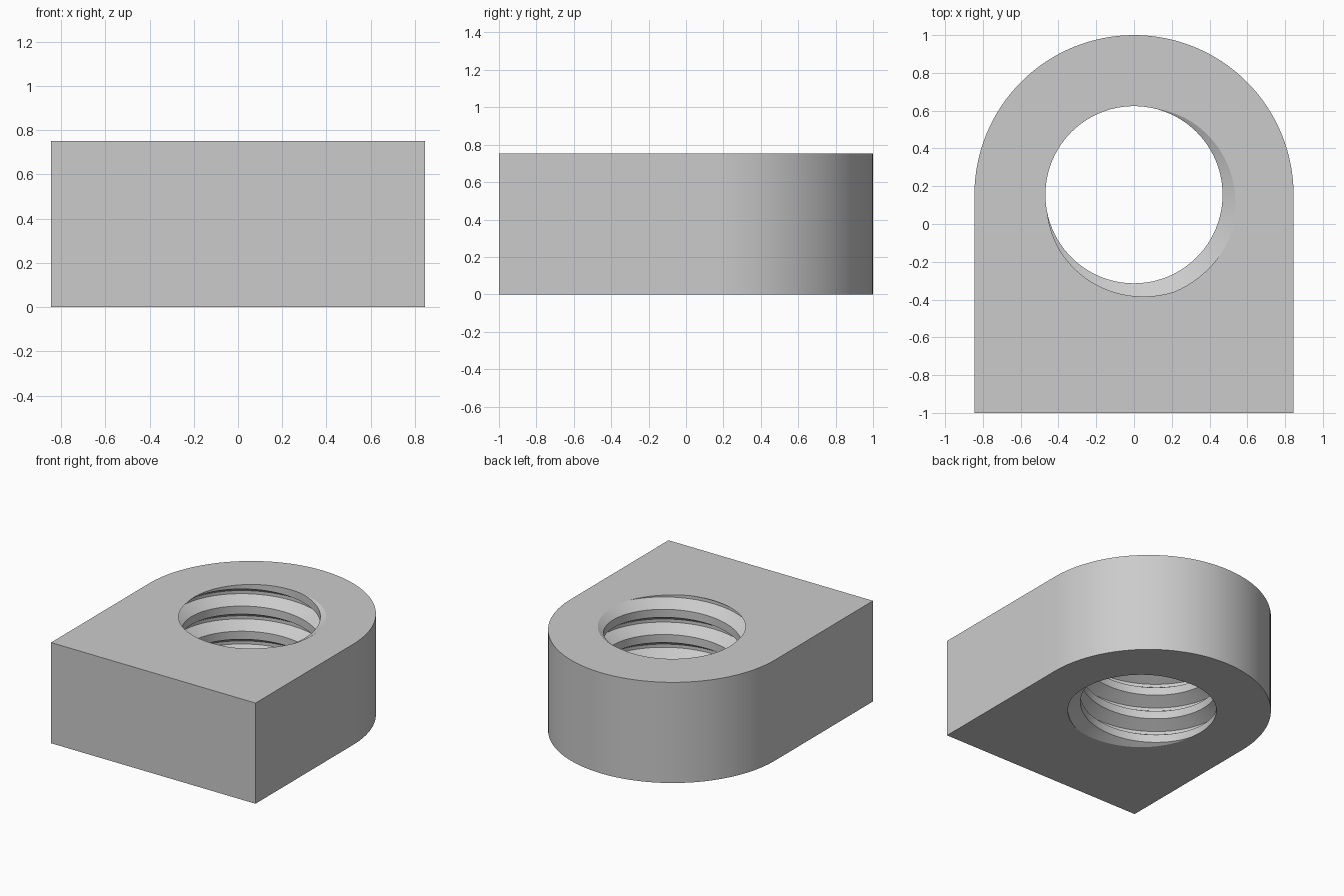
import bpy, bmesh, math
from mathutils import Vector

cube = bpy.data.objects.get("Cube")
if cube:
    bpy.data.objects.remove(cube, do_unlink=True)

HALF_W, HEIGHT, CY = 0.845, 0.752, 0.155   # block half width, height, arc centre
R_MINOR, R_MAJOR = 0.469, 0.556            # thread crest and root radii
PITCH = HEIGHT / 4
STEPS = 96                                 # segments per thread turn
PHASE = math.radians(-45)                  # where the groove meets the top face

steel = bpy.data.materials.new("grey_steel")
steel.use_nodes = True
colour = (0.6, 0.6, 0.6, 1)
steel.diffuse_color = colour
steel.node_tree.nodes["Principled BSDF"].inputs["Base Color"].default_value = colour

bm = bmesh.new()

# Threaded bore: sweep one groove profile along a helix, one pitch per turn
profile = [(-0.34, R_MINOR), (-0.0625, R_MAJOR), (0.0625, R_MAJOR),
           (0.34, R_MINOR), (0.66, R_MINOR)]
previous = None
for i in range(-2 * STEPS, 6 * STEPS + 1):
    turn = i / STEPS
    a = PHASE + turn * math.tau
    ring = [bm.verts.new((r * math.cos(a), CY + r * math.sin(a), PITCH * (turn + u)))
            for u, r in profile]
    if previous:
        for k in range(len(ring) - 1):
            bm.faces.new((previous[k], ring[k], ring[k + 1], previous[k + 1]))
    previous = ring
bmesh.ops.remove_doubles(bm, verts=bm.verts[:], dist=1e-5)

# Trim the bore flush with the bottom and top faces
for z, side in ((0, -1), (HEIGHT, 1)):
    bmesh.ops.bisect_plane(bm, geom=bm.verts[:] + bm.edges[:] + bm.faces[:], dist=1e-5,
                           plane_co=(0, 0, z), plane_no=(0, 0, side), clear_outer=True)

# Outer wall: square front corners and a round back
outline = [Vector((-HALF_W, -1, 0)), Vector((HALF_W, -1, 0))]
for i in range(65):
    a = math.pi * i / 64
    outline.append(Vector((HALF_W * math.cos(a), CY + HALF_W * math.sin(a), 0)))
low = [bm.verts.new(p) for p in outline]
high = [bm.verts.new(p + Vector((0, 0, HEIGHT))) for p in outline]
for i in range(len(low)):
    j = (i + 1) % len(low)
    bm.faces.new((low[i], low[j], high[j], high[i]))

# Flat bottom and top around the bore
for z in (0, HEIGHT):
    rim = [e for e in bm.edges if e.is_boundary
           and all(abs(v.co.z - z) < 1e-4 for v in e.verts)]
    bmesh.ops.triangle_fill(bm, edges=rim, use_beauty=True, normal=(0, 0, 1))
bmesh.ops.recalc_face_normals(bm, faces=bm.faces[:])

mesh = bpy.data.meshes.new("threaded_block")
bm.to_mesh(mesh)
bm.free()
mesh.materials.append(steel)
block = bpy.data.objects.new("threaded_block", mesh)
bpy.context.collection.objects.link(block)
bpy.context.view_layer.objects.active = block
block.select_set(True)
bpy.ops.object.shade_smooth_by_angle(angle=math.radians(25))
